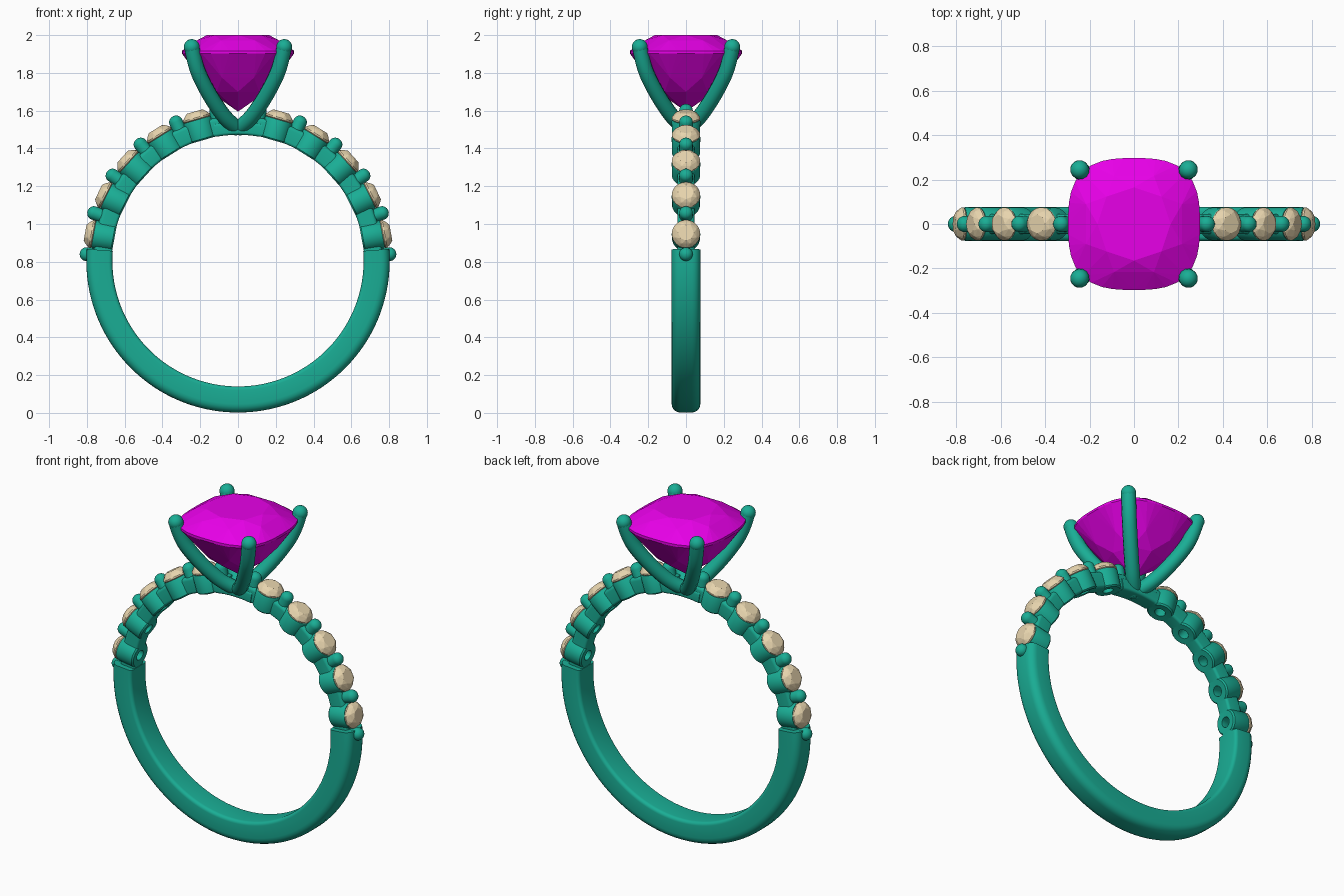
import bpy, bmesh
from math import sin, cos, pi, radians
from mathutils import Matrix, Vector

if "Cube" in bpy.data.objects:
    bpy.data.objects.remove(bpy.data.objects["Cube"])

CZ, R_IN, R_OUT, HALF_W = 0.805, 0.665, 0.803, 0.076
STEP, FIRST = 15.85, 2.5          # bead spacing and first bead angle, degrees


def material(name, rgb):
    m = bpy.data.materials.new(name)
    m.diffuse_color = (*rgb, 1)
    m.use_nodes = True
    m.node_tree.nodes["Principled BSDF"].inputs["Base Color"].default_value = m.diffuse_color
    return m


METAL = material("teal_metal", (0.01, 0.42, 0.30))
PURPLE = material("magenta_gem", (0.80, 0.0, 0.80))
CREAM = material("cream_gem", (0.80, 0.66, 0.42))


def finish(name, bm, mat, smooth=True, matrix=Matrix()):
    bmesh.ops.recalc_face_normals(bm, faces=bm.faces)
    me = bpy.data.meshes.new(name)
    bm.to_mesh(me)
    bm.free()
    ob = bpy.data.objects.new(name, me)
    bpy.context.collection.objects.link(ob)
    ob.matrix_world = matrix
    me.materials.append(mat)
    if smooth:
        bpy.ops.object.select_all(action='DESELECT')
        bpy.context.view_layer.objects.active = ob
        ob.select_set(True)
        bpy.ops.object.shade_smooth_by_angle(angle=radians(35))
    return ob


def loft(rings, close_rings=False, caps=False):
    bm = bmesh.new()
    vs = [[bm.verts.new(p) for p in r] for r in rings]
    n = len(vs[0])
    for a in range(len(vs) if close_rings else len(vs) - 1):
        r, s = vs[a], vs[(a + 1) % len(vs)]
        for i in range(n):
            j = (i + 1) % n
            bm.faces.new((r[i], r[j], s[j], s[i]))
    if caps:
        bm.faces.new(vs[0])
        bm.faces.new(vs[-1])
    return bm


def circle(r, z, n, p=2.0, turn=0.0):
    """Ring of points; p above 2 squares the circle into a cushion."""
    pts = []
    for i in range(n):
        a = 2 * pi * (i + turn) / n
        k = r / (abs(cos(a)) ** p + abs(sin(a)) ** p) ** (1 / p)
        pts.append((k * cos(a), k * sin(a), z))
    return pts


def arc_bar(name, a0, a1, section, n):
    """Sweep a (radius, y) section around the finger hole."""
    rings = []
    for i in range(n + 1):
        a = radians(a0 + (a1 - a0) * i / n)
        rings.append([(r * cos(a), y, CZ + r * sin(a)) for r, y in section])
    return finish(name, loft(rings, caps=True), METAL)


def rounded(r0, r1, w, c_in, c_out):
    """Half-width w section with rounded inner and outer corners."""
    pts = []
    for r, y, c, a0 in ((r1 - c_out, w - c_out, c_out, 0), (r0 + c_in, w - c_in, c_in, 90),
                        (r0 + c_in, c_in - w, c_in, 180), (r1 - c_out, c_out - w, c_out, 270)):
        for k in range(6):
            a = radians(a0 + 18 * k)
            pts.append((r + c * cos(a), y + c * sin(a)))
    return pts


def radial(deg, r=0.0):
    a = radians(deg)
    return (Matrix.Translation((r * cos(a), 0, CZ + r * sin(a)))
            @ Matrix.Rotation(pi / 2 - a, 4, 'Y'))


def hull_gem(name, rings, mat, matrix):
    bm = bmesh.new()
    for p in (q for ring in rings for q in ring):
        bm.verts.new(p)
    bmesh.ops.convex_hull(bm, input=bm.verts)
    return finish(name, bm, mat, False, matrix)


# plain lower shank
arc_bar("shank", 4.5, -184.5, rounded(R_IN, R_OUT, HALF_W, 0.02, 0.045), 96)

# stone-set shoulders, mirrored left and right
link = rounded(0.668, 0.765, 0.045, 0.015, 0.02)
post = [(0.036, 0.672), (0.036, 0.806)] + [
    (max(0.036 * cos(radians(t)), 0.0005), 0.806 + 0.033 * sin(radians(t))) for t in range(15, 91, 15)]
cup = [(0.066, R_IN), (0.074, R_IN + 0.008), (0.076, 0.77), (0.072, 0.777), (0.064, 0.777),
       (0.030, 0.715), (0.030, R_IN + 0.002)]
for side, flip in (("right", False), ("left", True)):
    for i in range(6):
        deg = FIRST + STEP * i
        d = 180 - deg if flip else deg
        finish(f"bead_post_{side}_{i+1}", loft([circle(r, z, 20) for r, z in post], caps=True),
               METAL, True, radial(d))
        arc_bar(f"link_{side}_{i+1}", d - 4.6, d + 4.6, link, 6)
        if i == 5:
            continue
        d = 180 - deg - STEP / 2 if flip else deg + STEP / 2
        finish(f"stone_cup_{side}_{i+1}", loft([circle(r, z, 36) for r, z in cup], True),
               METAL, True, radial(d))
        hull_gem(f"side_stone_{side}_{i+1}",
                 [circle(0.042, 0.041, 8), circle(0.061, 0.029, 8, 2, 0.5),
                  circle(0.075, 0.008, 24), circle(0.075, 0.0, 24),
                  circle(0.04, -0.03, 8), [(0, 0, -0.06)]], CREAM, radial(d, 0.782))

# bridge under the centre setting
arc_bar("head_bridge", 80, 100, rounded(0.667, 0.74, 0.05, 0.015, 0.02), 16)

# four curved prongs with round tips
path = [(0.0, 1.505), (0.045, 1.535), (0.105, 1.61), (0.175, 1.725), (0.228, 1.84), (0.245, 1.94)]
for sx in (-1, 1):
    for sy in (-1, 1):
        tag = f"{'front' if sy < 0 else 'back'}_{'left' if sx < 0 else 'right'}"
        cu = bpy.data.curves.new("prong_" + tag, 'CURVE')
        cu.dimensions = '3D'
        cu.bevel_depth, cu.bevel_resolution, cu.use_fill_caps = 0.041, 4, True
        sp = cu.splines.new('NURBS')
        sp.points.add(len(path) - 1)
        for pt, (d, z) in zip(sp.points, path):
            pt.co = (sx * d, sy * d, z, 1)
        sp.use_endpoint_u, sp.order_u, sp.resolution_u = True, 3, 8
        ob = bpy.data.objects.new("prong_" + tag, cu)
        bpy.context.collection.objects.link(ob)
        cu.materials.append(METAL)
        bpy.ops.object.select_all(action='DESELECT')
        bpy.context.view_layer.objects.active = ob
        ob.select_set(True)
        bpy.ops.object.convert(target='MESH')
        bpy.ops.object.shade_smooth_by_angle(angle=radians(35))
        bm = bmesh.new()
        bmesh.ops.create_uvsphere(bm, u_segments=20, v_segments=12, radius=0.042)
        finish("prong_tip_" + tag, bm, METAL, True,
               Matrix.Translation((sx * 0.245, sy * 0.245, 1.937)))

# cushion-cut centre stone
hull_gem("centre_stone",
         [circle(0.165, 2.0, 8, 2.4), circle(0.225, 1.972, 8, 2.6, 0.5),
          circle(0.297, 1.917, 40, 2.9), circle(0.297, 1.903, 40, 2.9),
          circle(0.215, 1.775, 8, 2.4, 0.5), circle(0.15, 1.70, 8, 2.4), [(0, 0, 1.595)]],
         PURPLE, Matrix())
